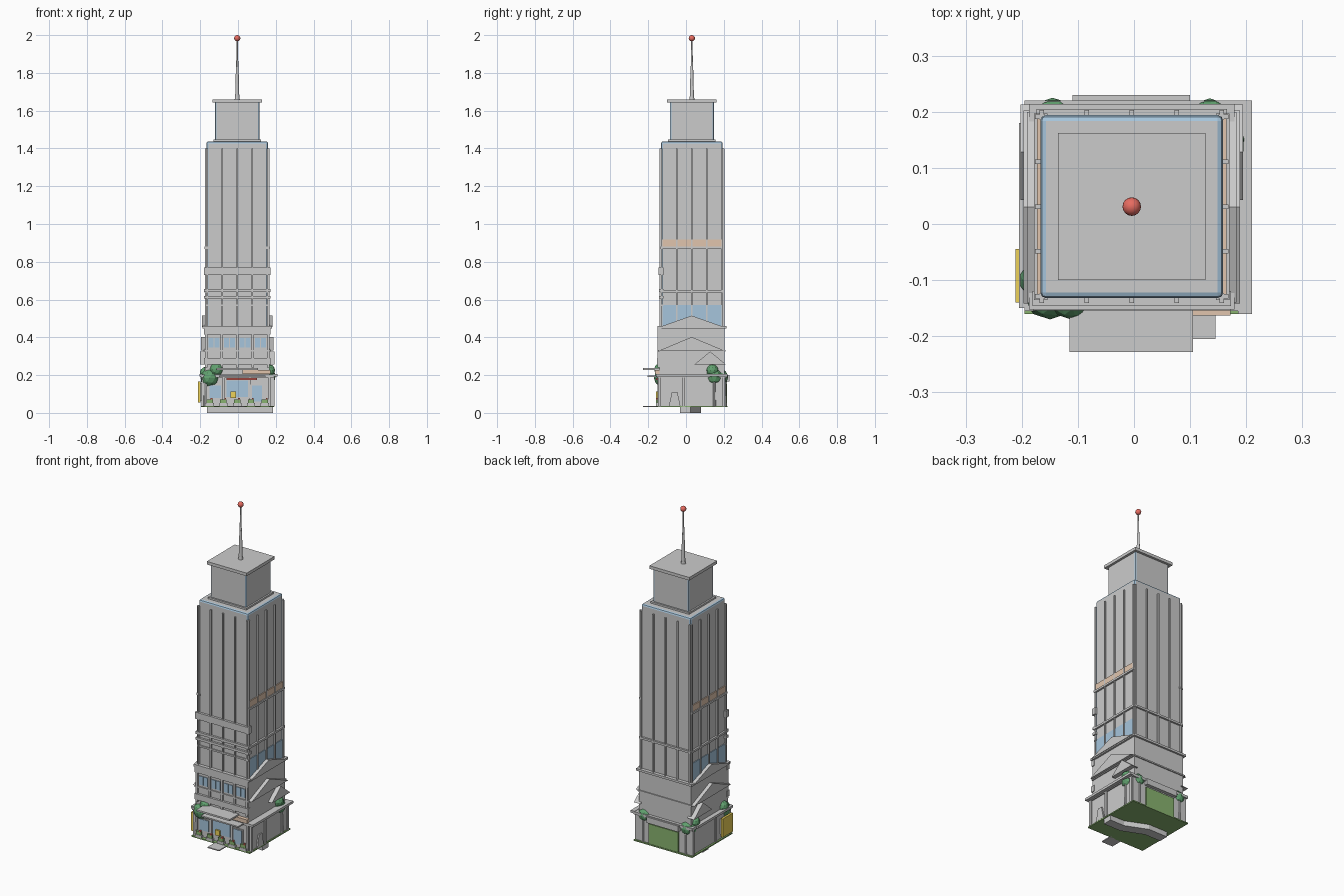
import bpy, bmesh, math

if "Cube" in bpy.data.objects:
    bpy.data.objects.remove(bpy.data.objects["Cube"])

def mat(name, r, g, b):
    m = bpy.data.materials.new(name)
    m.diffuse_color = (r, g, b, 1)
    m.use_nodes = True
    m.node_tree.nodes["Principled BSDF"].inputs["Base Color"].default_value = m.diffuse_color
    return m

BLUE = mat("blue", .38, .56, .72)
TAN = mat("tan", .75, .56, .42)
GREEN = mat("green", .25, .45, .16)
LEAF = mat("leaf", .12, .36, .16)
RED = mat("red", .8, .15, .12)
YELLOW = mat("yellow", .85, .65, .1)
GREY = mat("grey", .6, .6, .6)
CX, CY = -.004, .031   # tower axis

def finish(name, bm, m=None):
    bmesh.ops.recalc_face_normals(bm, faces=bm.faces)
    me = bpy.data.meshes.new(name)
    bm.to_mesh(me)
    bm.free()
    ob = bpy.data.objects.new(name, me)
    bpy.context.collection.objects.link(ob)
    if m:
        me.materials.append(m)
    return ob

def box(name, x0, x1, y0, y1, z0, z1, m=None):
    bm = bmesh.new()
    bmesh.ops.create_cube(bm, size=1)
    for v in bm.verts:
        v.co.x = x0 if v.co.x < 0 else x1
        v.co.y = y0 if v.co.y < 0 else y1
        v.co.z = z0 if v.co.z < 0 else z1
    return finish(name, bm, m)

def square(name, h, z0, z1, m=None):
    return box(name, CX - h, CX + h, CY - h, CY + h, z0, z1, m)

def prism(name, pts, vec, m=None):
    bm = bmesh.new()
    f = bm.faces.new([bm.verts.new(p) for p in pts])
    r = bmesh.ops.extrude_face_region(bm, geom=[f])
    bmesh.ops.translate(bm, vec=vec, verts=[v for v in r["geom"] if isinstance(v, bmesh.types.BMVert)])
    return finish(name, bm, m)

def cone(name, x, y, z0, z1, r0, r1, n=12, m=None):
    bm = bmesh.new()
    bmesh.ops.create_cone(bm, cap_ends=True, segments=n, radius1=r0, radius2=r1, depth=z1 - z0)
    bmesh.ops.translate(bm, vec=(x, y, (z0 + z1) / 2), verts=bm.verts)
    return finish(name, bm, m)

def glazed_block(name, h, z0, z1, w):
    # grey faces with blue chamfered edges
    ob = square(name, h, z0, z1, GREY)
    ob.data.materials.append(BLUE)
    b = ob.modifiers.new("chamfer", "BEVEL")
    b.width, b.segments, b.material = w, 2, 1
    return ob

# tower shaft, crown and mast
glazed_block("tower_shaft", .163, .44, 1.437, .01)
square("crown_collar", .126, 1.43, 1.447)
glazed_block("crown", .117, 1.44, 1.65, .008)
square("crown_roof", .131, 1.642, 1.66)
cone("mast_foot", CX, CY, 1.655, 1.675, .014, .012)
cone("mast_lower", CX, CY, 1.67, 1.83, .011, .007)
cone("mast_upper", CX, CY, 1.83, 1.98, .006, .003)
bm = bmesh.new()
bmesh.ops.create_uvsphere(bm, u_segments=16, v_segments=10, radius=.0165)
bmesh.ops.translate(bm, vec=(CX, CY, 1.9835), verts=bm.verts)
beacon = finish("beacon", bm, RED)
for p in beacon.data.polygons:
    p.use_smooth = True

# vertical fins on all four sides
for i in range(5):
    o = -.16 + .08 * i
    for s in (-1, 1):
        a, b = sorted((s * .155, s * .172))
        zb = .2 if s > 0 else .46
        box("fin_y", CX + o - .004, CX + o + .004, CY + a, CY + b, zb, 1.4)
        box("fin_x", CX + a, CX + b, CY + o - .004, CY + o + .004, .46, 1.4)

# floor bands on the shaft
for z0, z1, d in ((.73, .77, .177), (.64, .655, .175), (.605, .62, .175), (.565, .575, .17)):
    box("front_band", CX - d, CX + d, CY - d, CY - .15, z0, z1)
box("back_band", CX - .17, CX + .17, CY + .15, CY + .174, .638, .65)
for s in (-1, 1):
    def side(name, d, y0, y1, z0, z1, m=None):
        a, b = sorted((CX + s * .15, CX + s * d))
        return box(name, a, b, y0, y1, z0, z1, m)
    side("side_band", .174, -.135, .197, .638, .65)
    side("side_band", .174, -.135, .197, .868, .88)
    side("side_tan_panel", .169, -.13, .19, .88, .917, TAN)
    side("side_glass_panel", .167, -.13, .19, .46, .572, BLUE)

# podium
square("podium", .172, .19, .455)
square("podium_ledge", .183, .448, .461)
square("podium_lower_ledge", .178, .325, .333)
box("podium_front_band", -.18, .172, -.152, -.13, .415, .45)
box("podium_front_sill", -.18, .172, -.154, -.13, .255, .29)
for i in range(5):
    x = CX - .164 + .082 * i
    box("podium_pier", x - .006, x + .006, -.15, -.13, .24, .42)
    if i < 4:
        for k in (0, 1):
            xa = x + .012 + k * .031
            box("podium_window", xa, xa + .027, -.145, -.13, .345, .397, BLUE)

# gabled bays on both sides
for s in (-1, 1):
    for yc, hw, z0, z1, d in ((.03, .17, .455, .515, .187), (.03, .172, .33, .402, .193), (.128, .085, .255, .325, .198)):
        x = CX + s * .155
        prism("side_gable", [(x, yc - hw, z0), (x, yc + hw, z0), (x, yc, z1)], (s * (d - .155), 0, 0))

# ground floor and site
box("lawn", -.195, .19, -.16, .22, .03, .037, GREEN)
box("ground_floor", -.185, .183, -.14, .21, .035, .19)
box("ground_roof", -.195, .19, -.155, .22, .188, .204)
box("right_eave", .185, .21, -.16, .22, .192, .206)
box("left_eave", -.205, -.19, -.15, .18, .192, .206)
box("back_eave", -.11, .1, .21, .23, .165, .2)
box("back_green_panel", -.1, .095, .205, .217, .037, .155, GREEN)
prism("winding_path", [(.185, -.032, 0), (.07, -.032, 0), (-.06, .022, 0), (-.165, .022, 0),
                       (-.165, .08, 0), (-.04, .08, 0), (.09, .024, 0), (.185, .024, 0)], (0, 0, .032))
box("front_walk", -.04, .035, -.228, -.15, .03, .036)
for s in (-1, 1):
    for y in (-.14, -.012, .2):
        x = s * .186
        box("wall_pier", x - .006, x + .006, y - .007, y + .007, .035, .19)
prism("side_ramp", [(.183, -.09, .037), (.183, -.03, .037), (.183, -.045, .11), (.183, -.075, .11)], (.008, 0, 0))

# storefront
box("front_canopy", -.115, .105, -.228, -.14, .228, .238)
box("front_awning", -.1, .145, -.205, -.14, .19, .198)
box("front_sign_panel", .025, .172, -.163, -.14, .205, .228, TAN)
box("red_trim", -.06, .1, -.158, -.14, .175, .185, RED)
for x0, x1, z0, z1 in ((-.06, .052, .085, .172), (.075, .128, .06, .145), (-.15, -.09, .08, .145)):
    box("shop_frame", x0 - .006, x1 + .006, -.146, -.135, z0 - .006, z1 + .006)
    box("shop_glass", x0, x1, -.149, -.135, z0, z1, BLUE)
for x in (-.17, -.075, .063, .165):
    box("shop_pier", x - .006, x + .006, -.15, -.13, .035, .19)
box("yellow_box", -.04, -.01, -.158, -.145, .08, .112, YELLOW)
box("side_yellow_sign", -.211, -.198, -.14, -.045, .055, .165, YELLOW)
box("side_sign_back", -.2, -.183, -.13, -.055, .065, .155)
for i in range(5):
    x = -.15 + .073 * i
    box("planter", x - .022, x + .022, -.16, -.145, .037, .052)
    box("planter_shrub", x - .017, x + .017, -.158, -.147, .052, .072, GREEN)
    box("planter_flower", x + .005, x + .014, -.159, -.15, .07, .08, RED)

# corner trees
for x, y, z, r in ((-.15, -.12, .185, .05), (-.115, -.133, .23, .036), (.155, .15, .19, .045), (.165, .14, .225, .032),
                   (-.145, .18, .185, .045), (-.165, .16, .215, .033), (.135, .182, .19, .042), (-.17, -.1, .21, .034)):
    bm = bmesh.new()
    bmesh.ops.create_icosphere(bm, subdivisions=2, radius=r)
    bmesh.ops.translate(bm, vec=(x, y, z), verts=bm.verts)
    finish("tree_crown", bm, LEAF)
for x, y in ((-.175, -.145), (.185, .15), (-.145, .208), (.135, .208)):
    cone("tree_trunk", x, y, .035, .17, .008, .006, 8)
